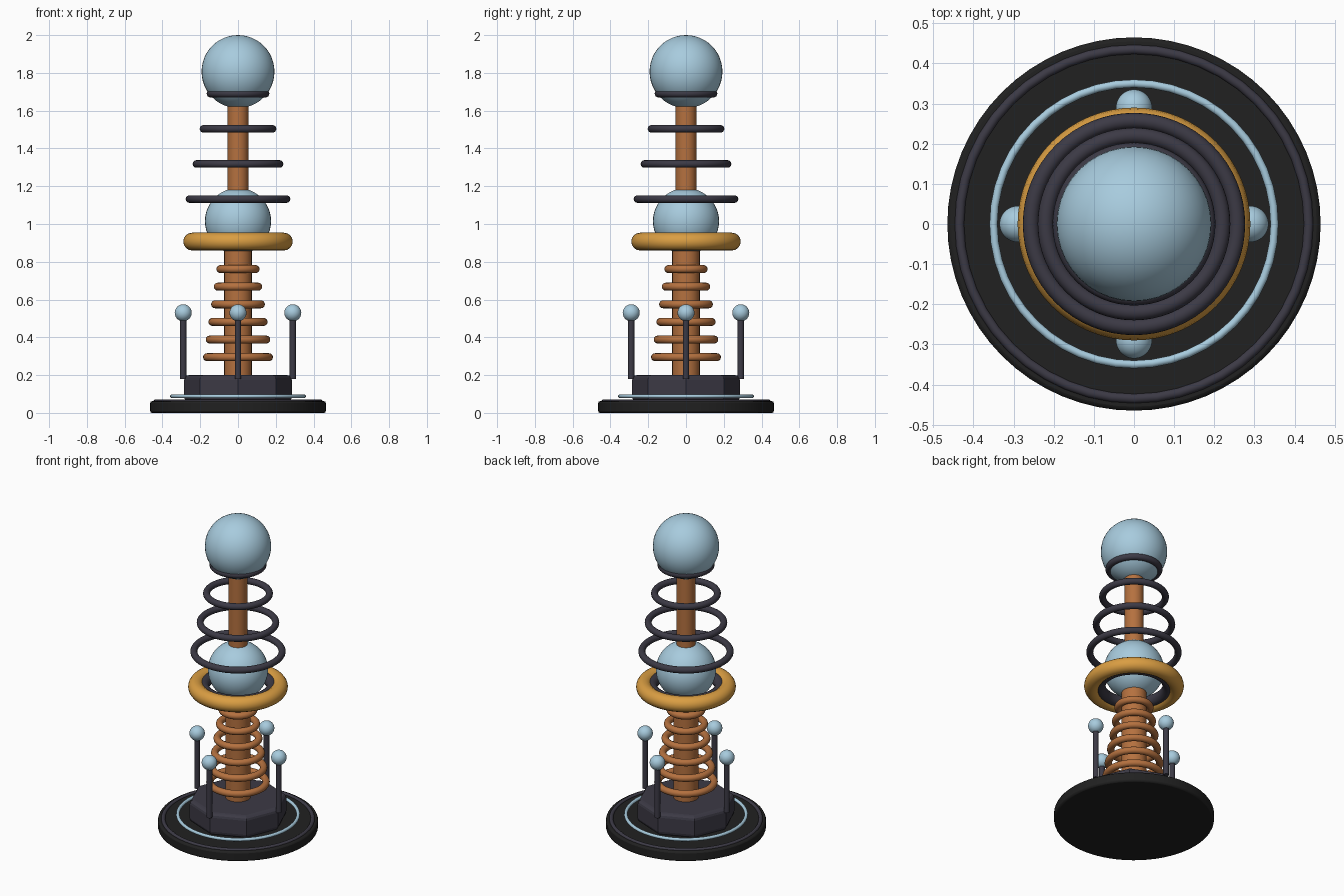
import bpy
import math

cube = bpy.data.objects.get("Cube")
if cube:
    bpy.data.objects.remove(cube, do_unlink=True)


def material(name, color):
    mat = bpy.data.materials.new(name)
    mat.use_nodes = True
    mat.diffuse_color = (*color, 1)
    mat.node_tree.nodes["Principled BSDF"].inputs["Base Color"].default_value = (*color, 1)
    return mat


BLACK = material("matte black", (0.015, 0.015, 0.015))
CHARCOAL = material("charcoal metal", (0.045, 0.042, 0.06))
BLUE = material("pale blue", (0.39, 0.6, 0.73))
COPPER = material("copper", (0.46, 0.165, 0.05))
GOLD = material("gold", (0.7, 0.34, 0.055))


def finish(name, mat, smooth=True):
    obj = bpy.context.object
    obj.name = name
    obj.data.materials.append(mat)
    if smooth:
        bpy.ops.object.shade_smooth_by_angle(angle=math.radians(40))
    return obj


def cylinder(name, mat, radius, bottom, top, sides=32, x=0, y=0, smooth=True):
    bpy.ops.mesh.primitive_cylinder_add(vertices=sides, radius=radius, depth=top - bottom,
                                        location=(x, y, (bottom + top) / 2))
    return finish(name, mat, smooth)


def ring(name, mat, outer, tube, z, segments=64):
    bpy.ops.mesh.primitive_torus_add(major_radius=outer - tube, minor_radius=tube,
                                     major_segments=segments, minor_segments=16,
                                     location=(0, 0, z))
    return finish(name, mat)


def ball(name, mat, radius, z, x=0, y=0):
    bpy.ops.mesh.primitive_uv_sphere_add(segments=40, ring_count=24, radius=radius,
                                         location=(x, y, z))
    return finish(name, mat)


def bevel(obj, width, segments):
    mod = obj.modifiers.new("rounded edges", 'BEVEL')
    mod.width = width
    mod.segments = segments
    mod.limit_method = 'ANGLE'
    mod.angle_limit = math.radians(60)


# Base with rim and glowing ring
bevel(cylinder("base_disc", BLACK, 0.465, 0, 0.062, 64), 0.01, 2)
ring("base_rim", CHARCOAL, 0.447, 0.012, 0.06, 48)
ring("base_light_ring", BLUE, 0.36, 0.01, 0.088, 48)
bevel(cylinder("octagonal_plinth", CHARCOAL, 0.285, 0.06, 0.2, 8, smooth=False), 0.025, 3)

# Lower column with tapering coils
cylinder("lower_column", COPPER, 0.073, 0.19, 0.9)
for i in range(6):
    ring(f"coil_{i + 1}", COPPER, 0.185 - 0.0142 * i, 0.021, 0.295 + 0.0933 * i, 48)

# Collar and middle sphere
ring("collar", GOLD, 0.29, 0.047, 0.907)
ring("collar_lining", CHARCOAL, 0.235, 0.035, 0.907)
ball("middle_sphere", BLUE, 0.175, 1.015)

# Upper column, floating rings and top sphere
cylinder("upper_column", COPPER, 0.055, 1.1, 1.68)
for i in range(4):
    ring(f"upper_ring_{i + 1}", CHARCOAL, 0.277 - 0.037 * i, 0.02, 1.132 + 0.186 * i)
ball("top_sphere", BLUE, 0.193, 1.807)

# Four posts with ball tips
for side, x, y in (("front", 0, -1), ("back", 0, 1), ("left", 1, 0), ("right", -1, 0)):
    cylinder(f"{side}_post", CHARCOAL, 0.017, 0.18, 0.5, 16, x * 0.29, y * 0.29)
    ball(f"{side}_post_tip", BLUE, 0.045, 0.53, x * 0.29, y * 0.29)
